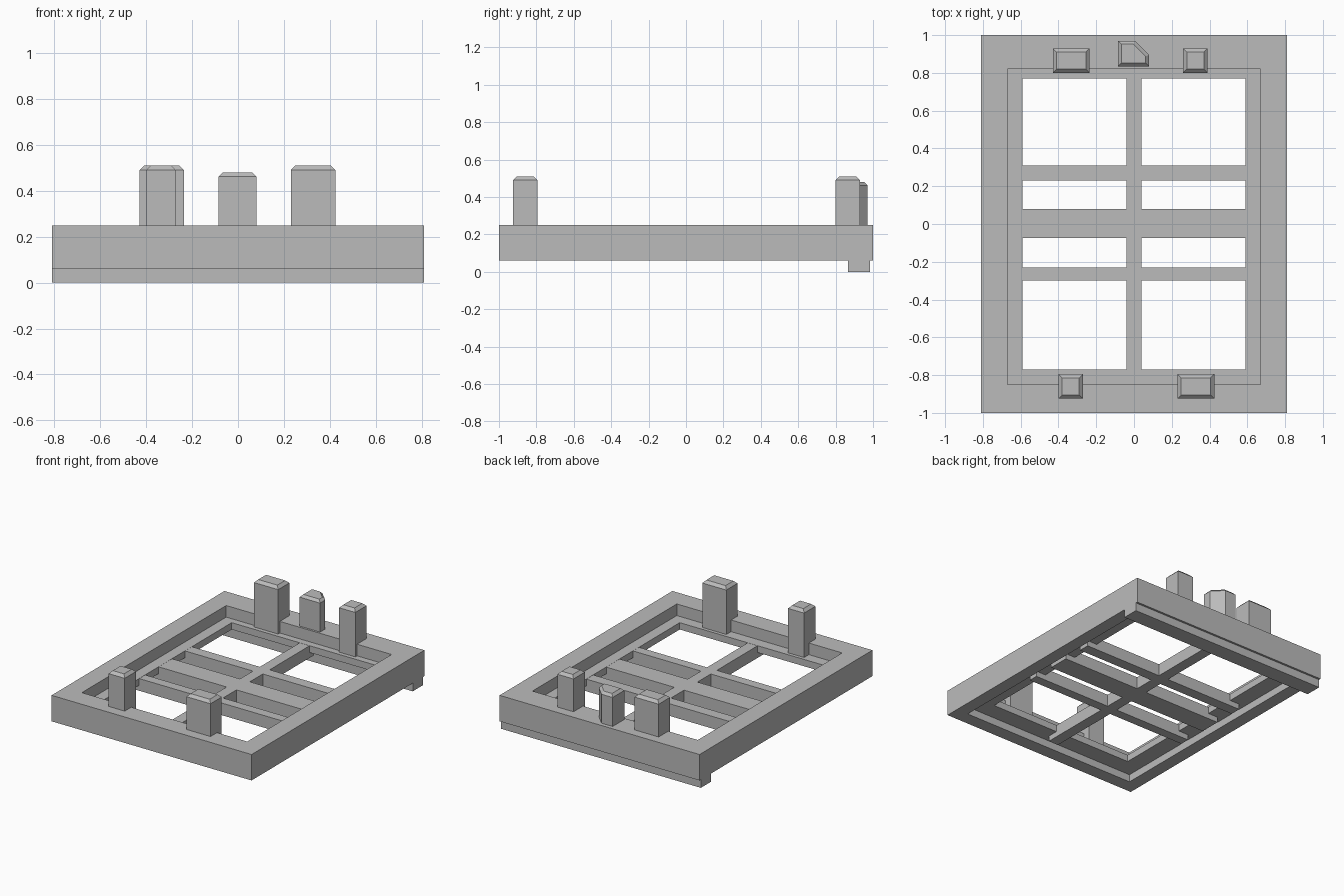
import bpy
import bmesh

cube = bpy.data.objects.get("Cube")
if cube:
    bpy.data.objects.remove(cube, do_unlink=True)

grey = bpy.data.materials.new("plain grey")
grey.use_nodes = True
grey.diffuse_color = (0.5, 0.5, 0.5, 1)
grey.node_tree.nodes["Principled BSDF"].inputs["Base Color"].default_value = (0.5, 0.5, 0.5, 1)


def finish(name, bm):
    bmesh.ops.recalc_face_normals(bm, faces=bm.faces[:])
    mesh = bpy.data.meshes.new(name)
    bm.to_mesh(mesh)
    bm.free()
    mesh.materials.append(grey)
    obj = bpy.data.objects.new(name, mesh)
    bpy.context.collection.objects.link(obj)
    return obj


def prism(name, outline, z0, z1, bevel=0):
    """Extrude an outline upwards, optionally chamfering the top rim."""
    bm = bmesh.new()
    base = bm.faces.new([bm.verts.new((x, y, z0)) for x, y in outline])
    top = bmesh.ops.extrude_face_region(bm, geom=[base], use_keep_orig=True)["geom"]
    for v in top:
        if isinstance(v, bmesh.types.BMVert):
            v.co.z = z1
    if bevel:
        rim = [e for e in bm.edges if all(v.co.z == e.verts[0].co.z for v in e.verts)
               and e.verts[0].co.z > (z0 + z1) / 2]
        bmesh.ops.bevel(bm, geom=rim, offset=bevel, segments=1, affect='EDGES')
    return finish(name, bm)


def box(name, x0, x1, y0, y1, z0, z1, bevel=0):
    return prism(name, [(x0, y0), (x1, y0), (x1, y1), (x0, y1)], z0, z1, bevel)


FRAME_TOP, FRAME_BOTTOM = 0.25, 0.06
LEDGE_TOP, LEDGE_BOTTOM = 0.165, 0.115

# Frame: a closed stepped section carried round by rectangular loops
loops = [  # half width, front y, back y, height
    (0.81, -1.0, 1.0, FRAME_BOTTOM),
    (0.81, -1.0, 1.0, FRAME_TOP),
    (0.67, -0.85, 0.82, FRAME_TOP),
    (0.67, -0.85, 0.82, LEDGE_TOP),
    (0.59, -0.77, 0.77, LEDGE_TOP),
    (0.59, -0.77, 0.77, LEDGE_BOTTOM),
    (0.715, -0.9, 0.865, LEDGE_BOTTOM),
    (0.715, -0.9, 0.865, FRAME_BOTTOM),
]
bm = bmesh.new()
rings = [[bm.verts.new(p) for p in ((-w, f, z), (w, f, z), (w, b, z), (-w, b, z))]
         for w, f, b, z in loops]
for a, b in zip(rings, rings[1:] + rings[:1]):
    for i in range(4):
        j = (i + 1) % 4
        bm.faces.new((a[i], a[j], b[j], b[i]))
finish("frame", bm)

# Lip under the back edge
box("back_lip", -0.81, 0.81, 0.865, 0.985, 0, FRAME_BOTTOM)

# Grid: one spine, with cross bars mirrored to both sides
BAR_TOP, BAR_BOTTOM = LEDGE_TOP - 0.001, 0.075
box("spine", -0.04, 0.04, -0.85, 0.82, BAR_BOTTOM, BAR_TOP)
for label, y0, y1 in (("front", -0.3, -0.23), ("middle", -0.075, 0.08), ("back", 0.23, 0.31)):
    bar = box(label + "_cross_bar", 0.04, 0.67, y0, y1, BAR_BOTTOM, BAR_TOP)
    bar.modifiers.new("Mirror", 'MIRROR').use_mirror_merge = False

# Chamfered posts standing on the ledge
for name, x0, x1, y0, y1 in (
        ("front_wide_post", 0.23, 0.425, -0.925, -0.795),
        ("front_narrow_post", -0.4, -0.27, -0.925, -0.795),
        ("back_wide_post", -0.43, -0.235, 0.8, 0.93),
        ("back_narrow_post", 0.26, 0.39, 0.8, 0.93)):
    box(name, x0, x1, y0, y1, LEDGE_TOP, 0.51, 0.02)

# Shorter key post with one corner cut off
prism("cut_corner_post", [(-0.085, 0.835), (0.08, 0.835), (0.08, 0.895),
                          (0.005, 0.97), (-0.085, 0.97)], 0.24, 0.48, 0.018)
